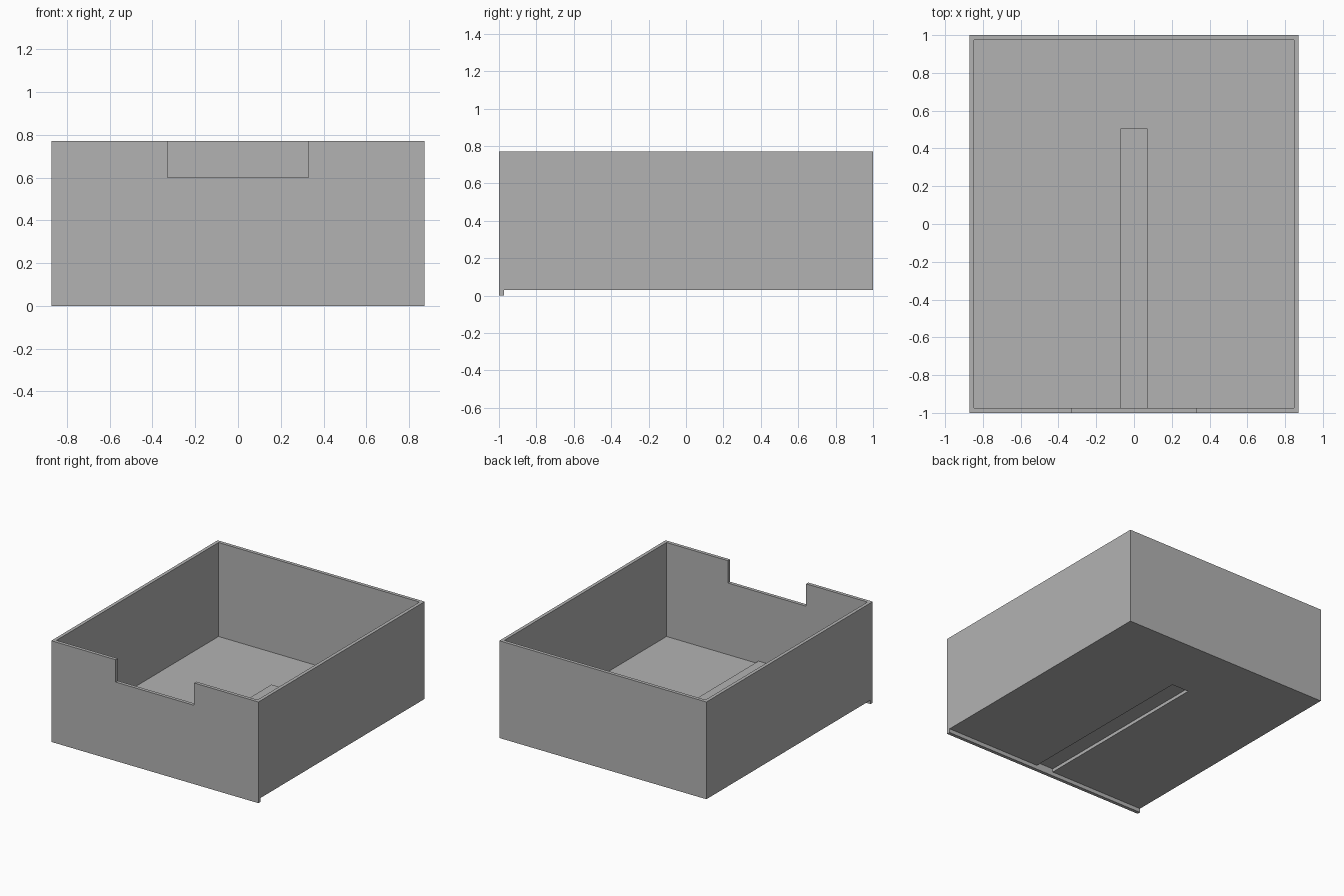
import bpy
import bmesh

default = bpy.data.objects.get("Cube")
if default:
    bpy.data.objects.remove(default, do_unlink=True)

# Overall sizes
W, D, TOP = 0.872, 1.0, 0.77      # half width, half depth, rim height
T = 0.026                         # wall thickness
BASE, FLOOR = 0.03, 0.055         # underside and floor top
SLOT, SLOT_END = 0.072, 0.505     # half width and back end of the slot
NOTCH, NOTCH_Z = 0.33, 0.60       # front cut-out

grey = bpy.data.materials.new("plain grey")
grey.use_nodes = True
colour = (0.45, 0.45, 0.45, 1)
grey.diffuse_color = colour
grey.node_tree.nodes["Principled BSDF"].inputs["Base Color"].default_value = colour


def prism(name, outline, place, offset):
    """Extrude a flat outline; place maps each (u, v) to a 3D point."""
    bm = bmesh.new()
    face = bm.faces.new([bm.verts.new(place(u, v)) for u, v in outline])
    moved = bmesh.ops.extrude_face_region(bm, geom=[face])["geom"]
    verts = [g for g in moved if isinstance(g, bmesh.types.BMVert)]
    bmesh.ops.translate(bm, verts=verts, vec=offset)
    bmesh.ops.recalc_face_normals(bm, faces=bm.faces)
    mesh = bpy.data.meshes.new(name)
    bm.to_mesh(mesh)
    bm.free()
    mesh.materials.append(grey)
    obj = bpy.data.objects.new(name, mesh)
    bpy.context.collection.objects.link(obj)
    return obj


def box(name, x0, x1, y0, y1, z0, z1):
    return prism(name, [(x0, y0), (x1, y0), (x1, y1), (x0, y1)],
                 lambda u, v: (u, v, z0), (0, 0, z1 - z0))


# Front panel with a finger notch; it hangs below the base as a lip
half = [(W, 0), (W, TOP), (NOTCH, TOP), (NOTCH, NOTCH_Z)]
front = half + [(-x, z) for x, z in reversed(half)]
prism("front_panel", front, lambda u, v: (u, -D, v), (0, T, 0))

# Side and back walls
for side, s in (("left", 1), ("right", -1)):
    box(side + "_wall", *sorted((s * W, s * (W - T))), -D + T, D, BASE, TOP)
box("back_wall", -W + T, W - T, D - T, D, BASE, TOP)

# Floor with a guide slot open towards the front
arm = [(SLOT, SLOT_END), (SLOT, -D + T), (W - T, -D + T), (W - T, D - T)]
floor = arm + [(-x, y) for x, y in reversed(arm)]
prism("floor", floor, lambda u, v: (u, v, BASE), (0, 0, FLOOR - BASE))

# Raised strip that covers the slot
box("slot_cover", -SLOT, SLOT, -D + T, SLOT_END, FLOOR, FLOOR + 0.02)
